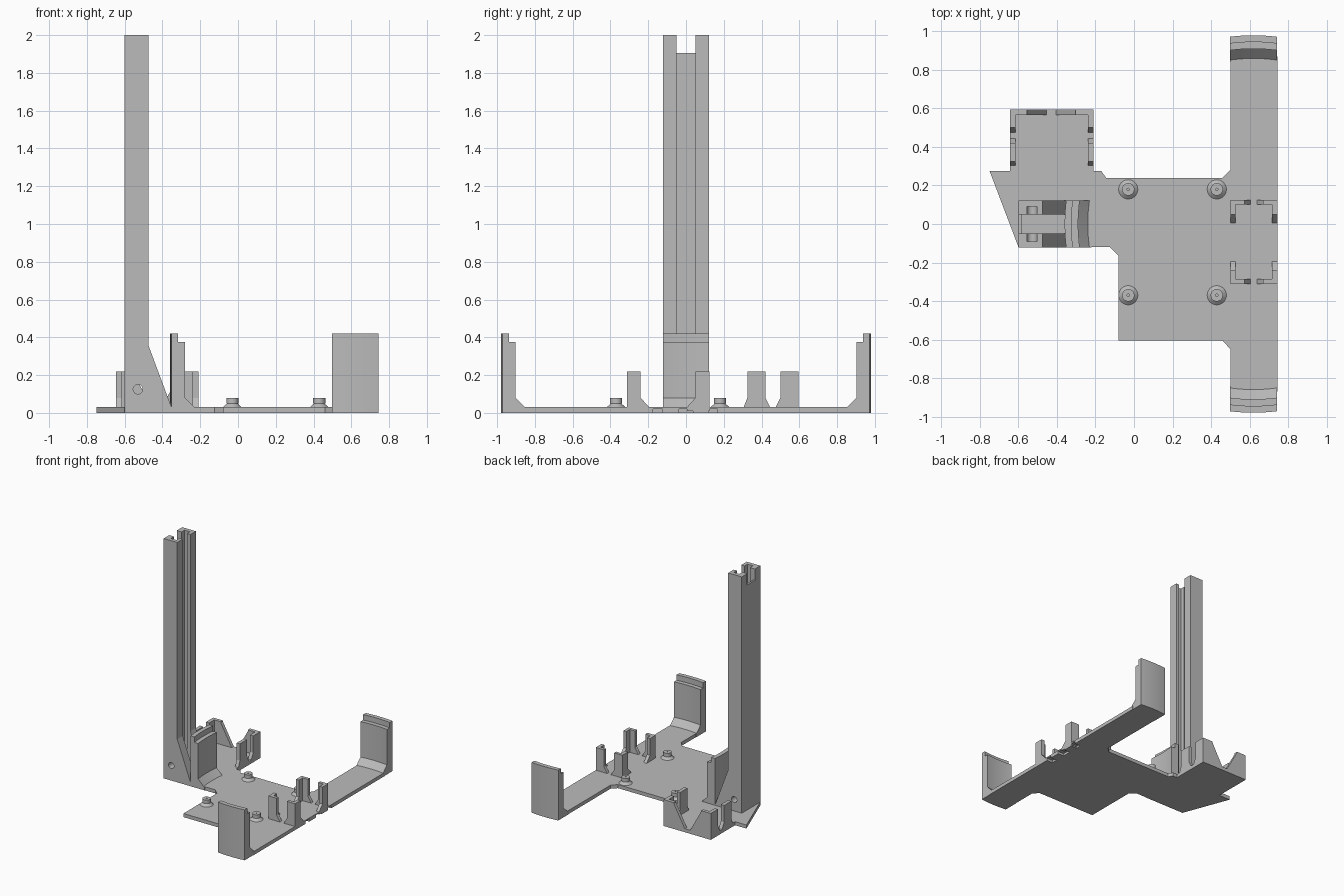
import bpy, bmesh, math
from mathutils import Vector

cube = bpy.data.objects.get("Cube")
if cube:
    bpy.data.objects.remove(cube, do_unlink=True)

grey = bpy.data.materials.new("plain grey")
grey.use_nodes = True
colour = (0.5, 0.5, 0.5, 1)
grey.diffuse_color = colour
grey.node_tree.nodes["Principled BSDF"].inputs["Base Color"].default_value = colour

T = 0.03          # plate thickness
WALL_TOP = 0.22   # holder height
RING_X = 0.62     # centre of the three arc clips
HALF = 0.1225     # half width of arms and mast


def finish(name, bm):
    bmesh.ops.recalc_face_normals(bm, faces=bm.faces)
    mesh = bpy.data.meshes.new(name)
    bm.to_mesh(mesh)
    bm.free()
    obj = bpy.data.objects.new(name, mesh)
    bpy.context.collection.objects.link(obj)
    mesh.materials.append(grey)
    return obj


def prism(name, pts, axis, lo, hi):
    """Extrude a 2D profile along an axis; the profile uses the other two axes in order."""
    def place(p, d):
        c = list(p)
        c.insert("xyz".index(axis), d)
        return Vector(c)
    bm = bmesh.new()
    face = bm.faces.new([bm.verts.new(place(p, lo)) for p in pts])
    new = bmesh.ops.extrude_face_region(bm, geom=[face])["geom"]
    shift = place((0, 0), hi - lo)
    bmesh.ops.translate(bm, vec=shift, verts=[v for v in new if isinstance(v, bmesh.types.BMVert)])
    return finish(name, bm)


def box(name, x, y, z):
    return prism(name, [(x[0], y[0]), (x[1], y[0]), (x[1], y[1]), (x[0], y[1])], "z", *z)


def cut(target, cutter):
    mod = target.modifiers.new("cut", "BOOLEAN")
    mod.operation, mod.solver, mod.object = "DIFFERENCE", "EXACT", cutter
    cutter.hide_render = True
    cutter.hide_set(True)
    cutter.display_type = "WIRE"


def smooth(obj):
    bpy.ops.object.select_all(action="DESELECT")
    obj.select_set(True)
    bpy.context.view_layer.objects.active = obj
    bpy.ops.object.shade_smooth_by_angle(angle=math.radians(30))


# Base plate with the long arm and the mast platform
outline = [(0.5, -0.87), (0.745, -0.87), (0.745, 0.87), (0.5, 0.87), (0.5, 0.28), (0.46, 0.24),
           (-0.145, 0.24), (-0.17, 0.275), (-0.21, 0.275), (-0.21, 0.595), (-0.645, 0.595),
           (-0.645, 0.275), (-0.75, 0.275), (-0.6, -0.12), (-0.125, -0.12), (-0.08, -0.165),
           (-0.08, -0.605), (0.46, -0.605), (0.5, -0.65)]
plate = prism("base_plate", outline, "z", 0, T)
for y, w in ((-0.15, 0.025), (0, 0.037), (0.143, 0.023)):
    cut(plate, box("edge_pocket_cutter", (0.69, 0.8), (y - w, y + w), (-0.02, 0.02)))


# Arc clips, all concentric about the ring centre
def clip(name, angle):
    profile = [(0.85, 0.0), (0.98, 0.0), (0.98, 0.42), (0.945, 0.42), (0.945, 0.375),
               (0.91, 0.375), (0.91, 0.08), (0.86, T), (0.85, T)]
    steps = 12
    ca, sa = math.cos(angle), math.sin(angle)
    bm = bmesh.new()
    rows = []
    for i in range(steps + 1):
        t = HALF * (2 * i / steps - 1)
        row = []
        for r, z in profile:
            d = math.sqrt(r * r - t * t)
            row.append(bm.verts.new((RING_X + d * ca - t * sa, d * sa + t * ca, z)))
        rows.append(row)
    n = len(profile)
    for a, b in zip(rows, rows[1:]):
        for k in range(n):
            bm.faces.new((a[k], a[(k + 1) % n], b[(k + 1) % n], b[k]))
    bm.faces.new(rows[0])
    bm.faces.new(rows[-1])
    smooth(finish(name, bm))


for name, angle in (("back_clip", 90), ("front_clip", -90), ("mast_clip", 180)):
    clip(name, math.radians(angle))

# Mast with a gusset foot, a T-shaped channel and a cross hole
mast = prism("mast", [(-0.6, 0.0), (-0.352, 0.0), (-0.352, T), (-0.475, 0.36), (-0.475, 2), (-0.6, 2)],
             "y", -HALF, HALF)
cut(mast, box("channel_cutter", (-0.585, -0.3), (-0.05, 0.05), (T, 2.1)))
cut(mast, box("top_notch_cutter", (-0.7, -0.4), (-0.05, 0.05), (1.905, 2.1)))
cut(mast, box("side_groove_cutter", (-0.555, -0.505), (-0.09, 0.09), (0.125, 2.1)))
hole = [(-0.53 + 0.025 * math.cos(a), 0.125 + 0.025 * math.sin(a))
        for a in (math.tau * i / 24 for i in range(24))]
cut(mast, prism("cross_hole_cutter", hole, "y", -0.2, 0.2))


# Holder walls: uprights that flare out towards the plate
def upright(name, axis, span, a, b, flare_a=0.0, flare_b=0.0, knee=0.08):
    pts = [(a - flare_a, 0.01), (b + flare_b, 0.01), (b + flare_b, T)]
    if flare_b:
        pts.append((b, knee))
    pts += [(b, WALL_TOP), (a, WALL_TOP)]
    if flare_a:
        pts.append((a, knee))
    pts.append((a - flare_a, T))
    prism(name, pts, axis, *span)


# Back holder beside the mast
for side, span in (("right", (-0.645, -0.615)), ("left", (-0.24, -0.21))):
    upright(side + "_front_holder_wall", "x", span, 0.325, 0.42, 0.02, 0.025)
    upright(side + "_back_holder_wall", "x", span, 0.5, 0.595, 0.025)
back = (0.567, 0.595)
upright("back_holder_wall_right", "y", back, -0.645, -0.555, 0, 0.1, 0.21)
upright("back_holder_wall_left", "y", back, -0.305, -0.21, 0.1, 0, 0.21)

# Arm holder: four corner brackets
for side, span in (("right", (0.5, 0.527)), ("left", (0.718, 0.745))):
    upright(side + "_arm_holder_back", "x", span, 0.05, 0.125, 0.045)
    upright(side + "_arm_holder_front", "x", span, -0.312, -0.24, 0, 0.045)
for end, span in (("back", (0.1, 0.125)), ("front", (-0.312, -0.285))):
    upright(end + "_arm_holder_right", "y", span, 0.5, 0.575, 0, 0.03)
    upright(end + "_arm_holder_left", "y", span, 0.67, 0.745, 0.03)

# Standoffs: cone foot, flat cap and a small centre hole
for x in (-0.03, 0.43):
    for y in (-0.37, 0.18):
        bm = bmesh.new()
        ring = [(0.05, 0.02), (0.05, T), (0.027, 0.05), (0.032, 0.05), (0.032, 0.08),
                (0.006, 0.08), (0.006, 0.06)]
        path = [bm.verts.new((x + r, y, z)) for r, z in ring]
        edges = [bm.edges.new(p) for p in zip(path, path[1:])]
        bmesh.ops.spin(bm, geom=path + edges, cent=(x, y, 0), axis=(0, 0, 1),
                       angle=math.tau, steps=32)
        bmesh.ops.remove_doubles(bm, verts=bm.verts, dist=0.0005)
        bmesh.ops.holes_fill(bm, edges=bm.edges, sides=0)
        smooth(finish("standoff", bm))
